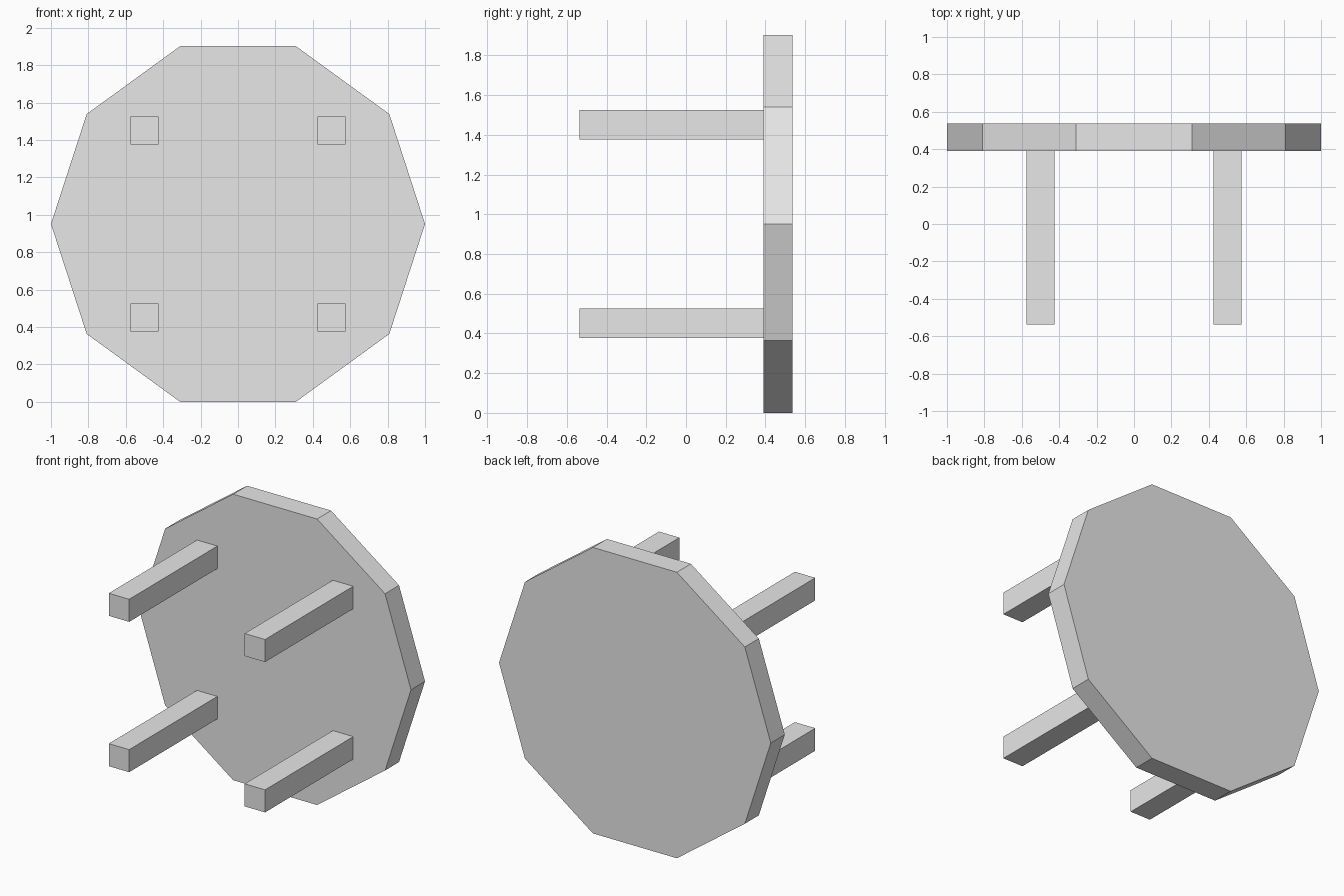
import bpy
import bmesh
import math

cube = bpy.data.objects.get("Cube")
if cube:
    bpy.data.objects.remove(cube, do_unlink=True)

# Single plain grey
GREY = (0.8, 0.8, 0.8, 1.0)
mat = bpy.data.materials.new("plain grey")
mat.use_nodes = True
mat.diffuse_color = GREY
mat.node_tree.nodes["Principled BSDF"].inputs["Base Color"].default_value = GREY

SIDES = 10
CENTRE_Z = math.sin(math.radians(72))   # decagon of radius 1 resting on a flat side
BACK, JOIN, FRONT = 0.537, 0.39, -0.537


def prism(name, outline, y0, y1):
    """Extrude an (x, z) outline along y from y0 to y1."""
    bm = bmesh.new()
    face = bm.faces.new([bm.verts.new((x, y0, z)) for x, z in outline])
    ext = bmesh.ops.extrude_face_region(bm, geom=[face])
    verts = [g for g in ext["geom"] if isinstance(g, bmesh.types.BMVert)]
    bmesh.ops.translate(bm, verts=verts, vec=(0, y1 - y0, 0))
    bmesh.ops.recalc_face_normals(bm, faces=bm.faces)
    mesh = bpy.data.meshes.new(name)
    bm.to_mesh(mesh)
    bm.free()
    mesh.materials.append(mat)
    obj = bpy.data.objects.new(name, mesh)
    bpy.context.collection.objects.link(obj)
    return obj


# Ten-sided table top standing on edge
angles = [2 * math.pi * i / SIDES for i in range(SIDES)]
prism("table_top", [(math.cos(a), CENTRE_Z + math.sin(a)) for a in angles], JOIN, BACK)

# Four square legs pointing forward
H = 0.075
for side, x in (("left", 0.5), ("right", -0.5)):
    for level, z in (("lower", CENTRE_Z - 0.5), ("upper", CENTRE_Z + 0.5)):
        square = [(x - H, z - H), (x + H, z - H), (x + H, z + H), (x - H, z + H)]
        prism(f"{level}_{side}_leg", square, FRONT, JOIN)
